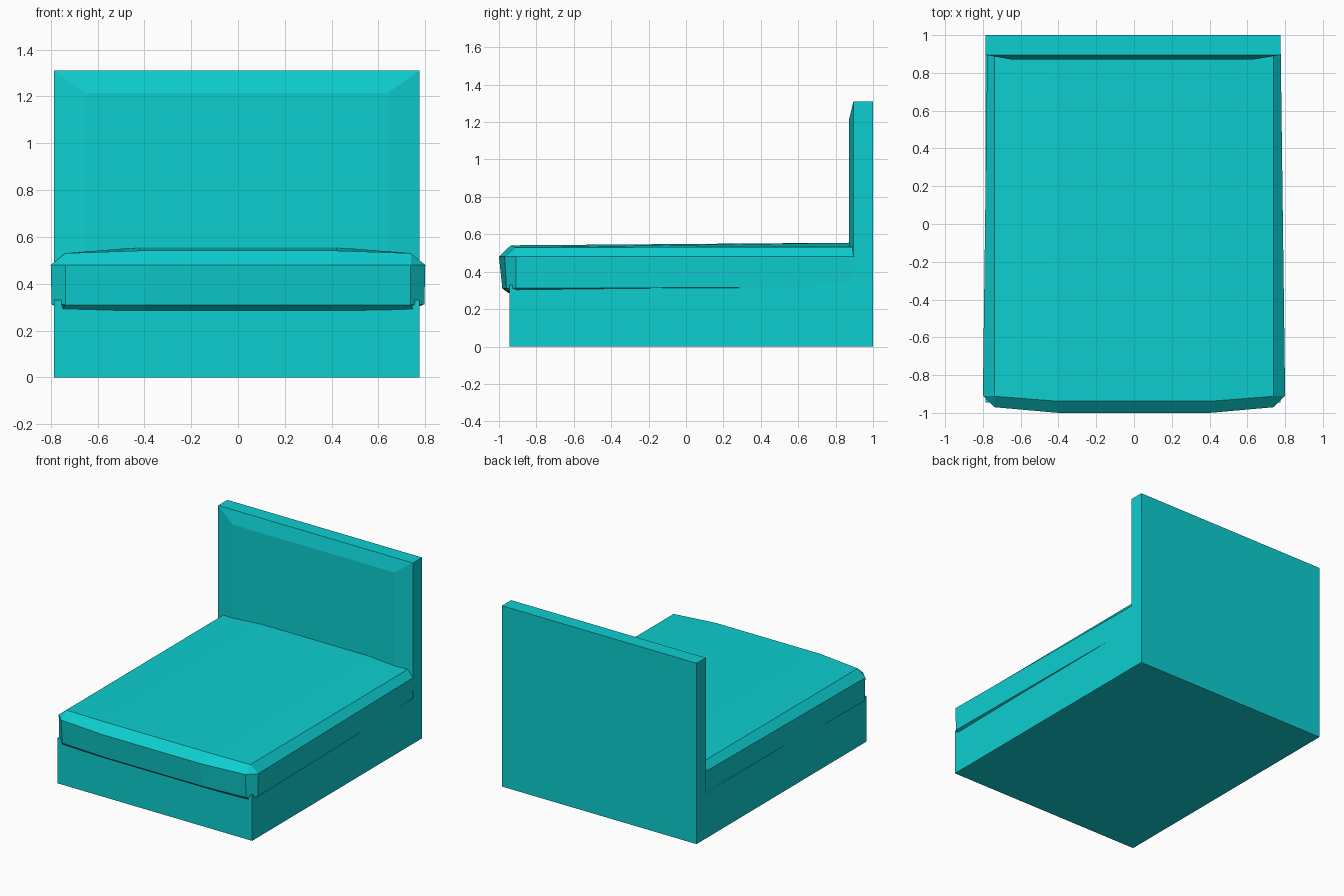
import bpy
import bmesh

cube = bpy.data.objects.get("Cube")
if cube:
    bpy.data.objects.remove(cube, do_unlink=True)

# One flat colour for the whole bed
turquoise = bpy.data.materials.new("turquoise")
turquoise.use_nodes = True
COLOUR = (0.004, 0.62, 0.63, 1)
turquoise.diffuse_color = COLOUR
turquoise.node_tree.nodes["Principled BSDF"].inputs["Base Color"].default_value = COLOUR

LEFT, RIGHT = -0.785, 0.775   # side planes shared by base and headboard


def finish(name, bm):
    """Weld, orient and link a mesh as a named object."""
    bmesh.ops.remove_doubles(bm, verts=bm.verts, dist=0.0005)
    bmesh.ops.recalc_face_normals(bm, faces=bm.faces)
    mesh = bpy.data.meshes.new(name)
    bm.to_mesh(mesh)
    bm.free()
    mesh.materials.append(turquoise)
    obj = bpy.data.objects.new(name, mesh)
    bpy.context.collection.objects.link(obj)
    return obj


def loft(bm, rings):
    """Join consecutive closed rings of points with quads."""
    loops = [[bm.verts.new(p) for p in ring] for ring in rings]
    n = len(loops[0])
    for a, b in zip(loops, loops[1:]):
        for i in range(n):
            j = (i + 1) % n
            bm.faces.new((a[i], a[j], b[j], b[i]))
    return loops


def rectangle(x0, x1, z0, z1, y):
    return [(x0, y, z0), (x1, y, z0), (x1, y, z1), (x0, y, z1)]


# Solid base
bm = bmesh.new()
loops = loft(bm, [rectangle(LEFT, RIGHT, 0, 0.33, -0.945),
                  rectangle(LEFT, RIGHT, 0, 0.33, 0.9)])
bm.faces.new(loops[0])
bm.faces.new(loops[-1])
finish("bed_base", bm)

# Headboard with a chamfered front panel above the base
bm = bmesh.new()
loops = loft(bm, [rectangle(LEFT, RIGHT, 0, 1.31, 1.0),
                  rectangle(LEFT, RIGHT, 0, 1.31, 0.895),
                  rectangle(-0.655, 0.64, 0.1, 1.215, 0.872)])
bm.faces.new(loops[0])
bm.faces.new(loops[-1])
finish("headboard", bm)


# Mattress: half outlines run from back centre, round the side, to front centre
def mirrored(half):
    return half + [(-x, y, z) for x, y, z in reversed(half)]


outlines = [
    # underside rim
    [(0.4, 0.9, 0.3), (0.74, 0.9, 0.31), (0.755, -0.9, 0.295),
     (0.75, -0.94, 0.287), (0.4, -0.947, 0.285)],
    # lower edge
    [(0.4, 0.9, 0.32), (0.772, 0.9, 0.317), (0.796, -0.91, 0.312),
     (0.737, -0.96, 0.31), (0.4, -0.982, 0.31)],
    # widest edge
    [(0.4, 0.9, 0.48), (0.777, 0.9, 0.48), (0.8, -0.91, 0.48),
     (0.738, -0.97, 0.48), (0.4, -1.0, 0.48)],
    # crowned top, where each front corner closes to a point
    [(0.42, 0.9, 0.555), (0.738, 0.9, 0.532), (0.738, -0.912, 0.53),
     (0.738, -0.912, 0.53), (0.42, -0.937, 0.541)],
]
bm = bmesh.new()
loops = loft(bm, [mirrored(half) for half in outlines])
top, bottom = loops[-1], loops[0]
bm.faces.new(bottom)
# top panels: right slope, middle, left slope
bm.faces.new((top[0], top[1], top[2], top[4]))
bm.faces.new((top[0], top[4], top[5], top[9]))
bm.faces.new((top[9], top[5], top[7], top[8]))
finish("mattress", bm)
